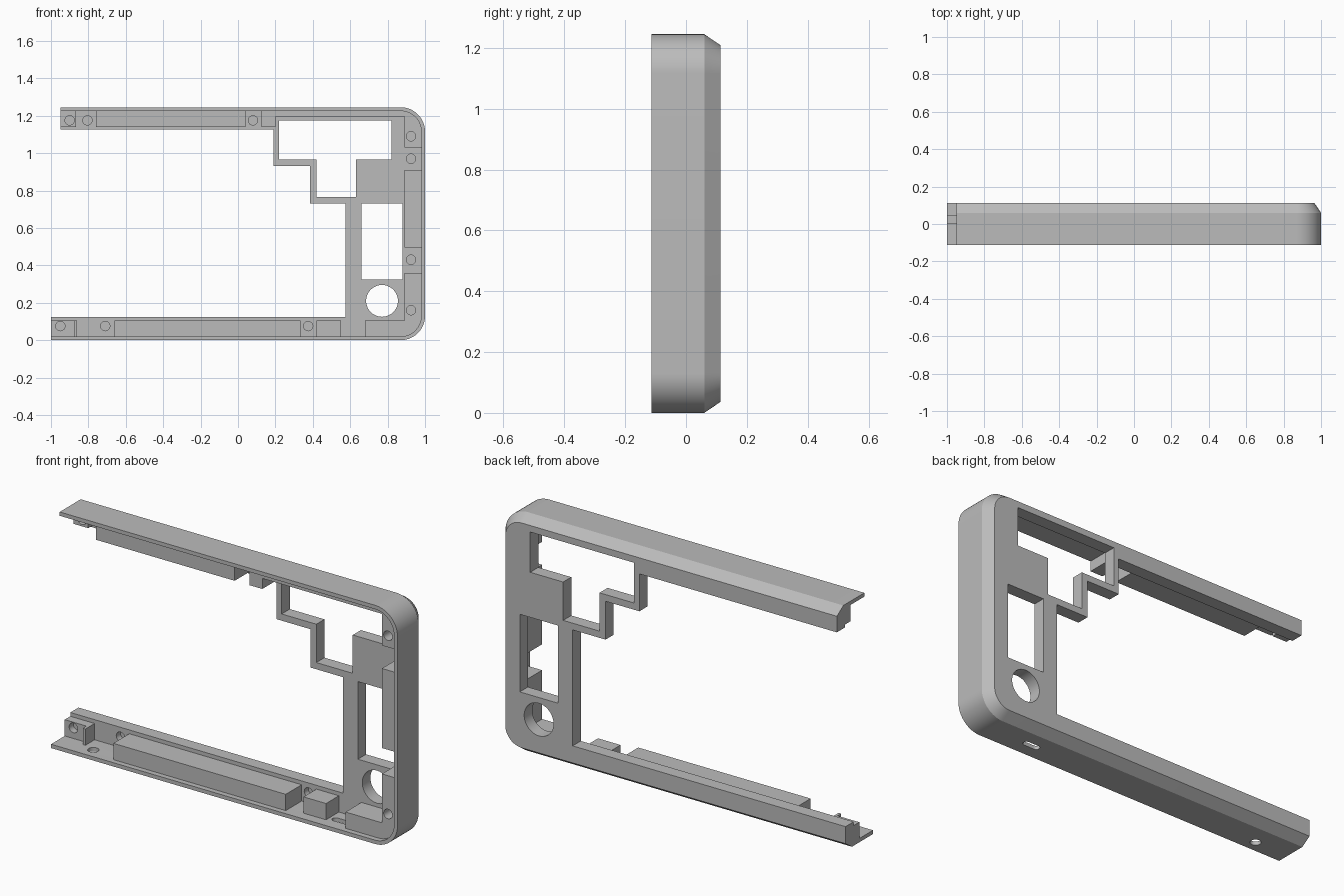
import bpy, bmesh, math

old = bpy.data.objects.get("Cube")
if old:
    bpy.data.objects.remove(old, do_unlink=True)

H = 1.245                       # overall height
FRONT, PLATE, BACK = -0.113, 0.046, 0.113
RAISED = -0.085                 # front of the tall ribs

mat = bpy.data.materials.new("matte grey")
mat.use_nodes = True
grey = (0.5, 0.5, 0.5, 1)
mat.diffuse_color = grey
mat.node_tree.nodes["Principled BSDF"].inputs["Base Color"].default_value = grey


def arc(cx, cz, r, a0, a1, n=16):
    return [(cx + r * math.cos(math.radians(a0 + (a1 - a0) * i / n)),
             cz + r * math.sin(math.radians(a0 + (a1 - a0) * i / n))) for i in range(n + 1)]


def rect(x0, x1, z0, z1):
    return [(x0, z0), (x1, z0), (x1, z1), (x0, z1)]


def loft(name, rings):
    """Solid through matching (y, outline) rings."""
    bm = bmesh.new()
    loops = [[bm.verts.new((x, y, z)) for x, z in pts] for y, pts in rings]
    for a, b in zip(loops, loops[1:]):
        for i in range(len(a)):
            j = (i + 1) % len(a)
            bm.faces.new((a[i], a[j], b[j], b[i]))
    bm.faces.new(loops[0])
    bm.faces.new(loops[-1])
    bmesh.ops.recalc_face_normals(bm, faces=bm.faces)
    me = bpy.data.meshes.new(name)
    bm.to_mesh(me)
    bm.free()
    me.materials.append(mat)
    ob = bpy.data.objects.new(name, me)
    bpy.context.collection.objects.link(ob)
    return ob


def prism(name, pts, y0, y1):
    return loft(name, [(y0, pts), (y1, pts)])


def select(ob):
    bpy.ops.object.select_all(action='DESELECT')
    ob.select_set(True)
    bpy.context.view_layer.objects.active = ob


def cut(ob, cutter):
    select(ob)
    mod = ob.modifiers.new("cut", 'BOOLEAN')
    mod.operation, mod.solver, mod.object = 'DIFFERENCE', 'EXACT', cutter
    bpy.ops.object.modifier_apply(modifier=mod.name)
    bpy.data.objects.remove(cutter, do_unlink=True)


def drill(ob, x, z, y0, y1, r=0.025):
    cut(ob, prism("drill", arc(x, z, r, 0, 345, 23), y0, y1))


def outline(inset, left=-1.0):
    r = 0.13 - inset
    return ([(left, inset)] + arc(0.87, 0.13, r, -90, 0)
            + arc(0.87, H - 0.13, r, 0, 90) + [(left, H - inset)])


# Outer shell: rounded tray with a chamfered back edge
shell = loft("case_shell", [(FRONT, outline(0)), (0.06, outline(0)), (BACK, outline(0.036))])
cut(shell, prism("cavity", outline(0.02, -1.2), -0.3, PLATE))

# Stepped opening on the left, and the shorter upper rail
steps = [(-1.2, 0.125), (0.575, 0.125), (0.575, 0.73), (0.385, 0.73), (0.385, 0.93),
         (0.19, 0.93), (0.19, 1.125), (-1.2, 1.125)]
cut(shell, prism("opening", steps, -0.3, 0.3))
cut(shell, prism("rail_trim", rect(-1.2, -0.95, 1.0, 1.4), -0.3, 0.3))

# Windows in the face plate
window = [(0.22, 0.965), (0.42, 0.965), (0.42, 0.765), (0.63, 0.765),
          (0.63, 0.965), (0.82, 0.965), (0.82, 1.175), (0.22, 1.175)]
cut(shell, prism("upper_window", window, 0, 0.3))
cut(shell, prism("lower_window", rect(0.66, 0.88, 0.325, 0.73), 0, 0.3))
cut(shell, prism("round_window", arc(0.77, 0.21, 0.085, 0, 352.5, 47), 0, 0.3))

# Blind screw holes in the plate
for x, z in [(-0.71, 0.075), (0.375, 0.075), (0.925, 0.43), (0.925, 0.97),
             (-0.805, 1.175), (0.08, 1.175)]:
    drill(shell, x, z, 0, 0.08)

# Round hole and slot through the bottom wall
for x, y, half in [(-0.8, -0.05, 0), (0.615, -0.03, 0.03)]:
    r = 0.027 if half == 0 else 0.018
    pts = arc(x + half, y, r, -90, 90) + arc(x - half, y, r, 90, 270)
    if half == 0:
        pts = arc(x, y, r, 0, 345, 23)
    hole = prism("wall_hole", pts, -0.05, 0.05)
    for v in hole.data.vertices:
        v.co.y, v.co.z = v.co.z, v.co.y
    hole.data.flip_normals()
    cut(shell, hole)

# Ribs and bosses along the rails: name, x range, front, lower rail or not
LOW, HIGH = (0.015, 0.105), (1.14, 1.23)
ribs = [("lower_end_boss", -1.0, -0.875, 0.0, LOW),
        ("lower_end_rib", -0.875, -0.86, -0.03, LOW),
        ("lower_long_rib", -0.66, 0.335, RAISED, LOW),
        ("lower_short_rib", 0.42, 0.55, -0.06, LOW),
        ("upper_end_boss", -0.95, -0.865, 0.0, HIGH),
        ("upper_long_rib", -0.76, 0.04, RAISED, HIGH),
        ("upper_short_rib", 0.125, 0.2, RAISED, HIGH)]
parts = {}
for name, x0, x1, y, (z0, z1) in ribs:
    parts[name] = prism(name, rect(x0, x1, z0, z1), y, PLATE + 0.004)
drill(parts["lower_end_boss"], -0.95, 0.075, -0.1, 0.035)
drill(parts["upper_end_boss"], -0.9, 1.175, -0.1, 0.035)

# Right side: middle rib and two corner blocks following the wall
parts["side_rib"] = prism("side_rib", rect(0.89, 0.985, 0.495, 0.91), RAISED, PLATE + 0.004)
low = ([(0.68, 0.105), (0.68, 0.015)] + arc(0.87, 0.13, 0.115, -90, 0)
       + [(0.985, 0.36), (0.89, 0.36), (0.89, 0.105)])
high = ([(0.89, 1.03), (0.985, 1.03)] + arc(0.87, H - 0.13, 0.115, 0, 90)
        + [(0.2, 1.23), (0.2, 1.195), (0.89, 1.195)])
for name, pts, z in [("lower_corner_block", low, 0.16), ("upper_corner_block", high, 1.09)]:
    parts[name] = prism(name, pts, RAISED, PLATE + 0.004)
    drill(parts[name], 0.925, z, -0.2, 0.03)

# Smooth the rounded corners, keep edges crisp
for ob in [shell, *parts.values()]:
    select(ob)
    bpy.ops.object.shade_smooth_by_angle(angle=math.radians(25))
